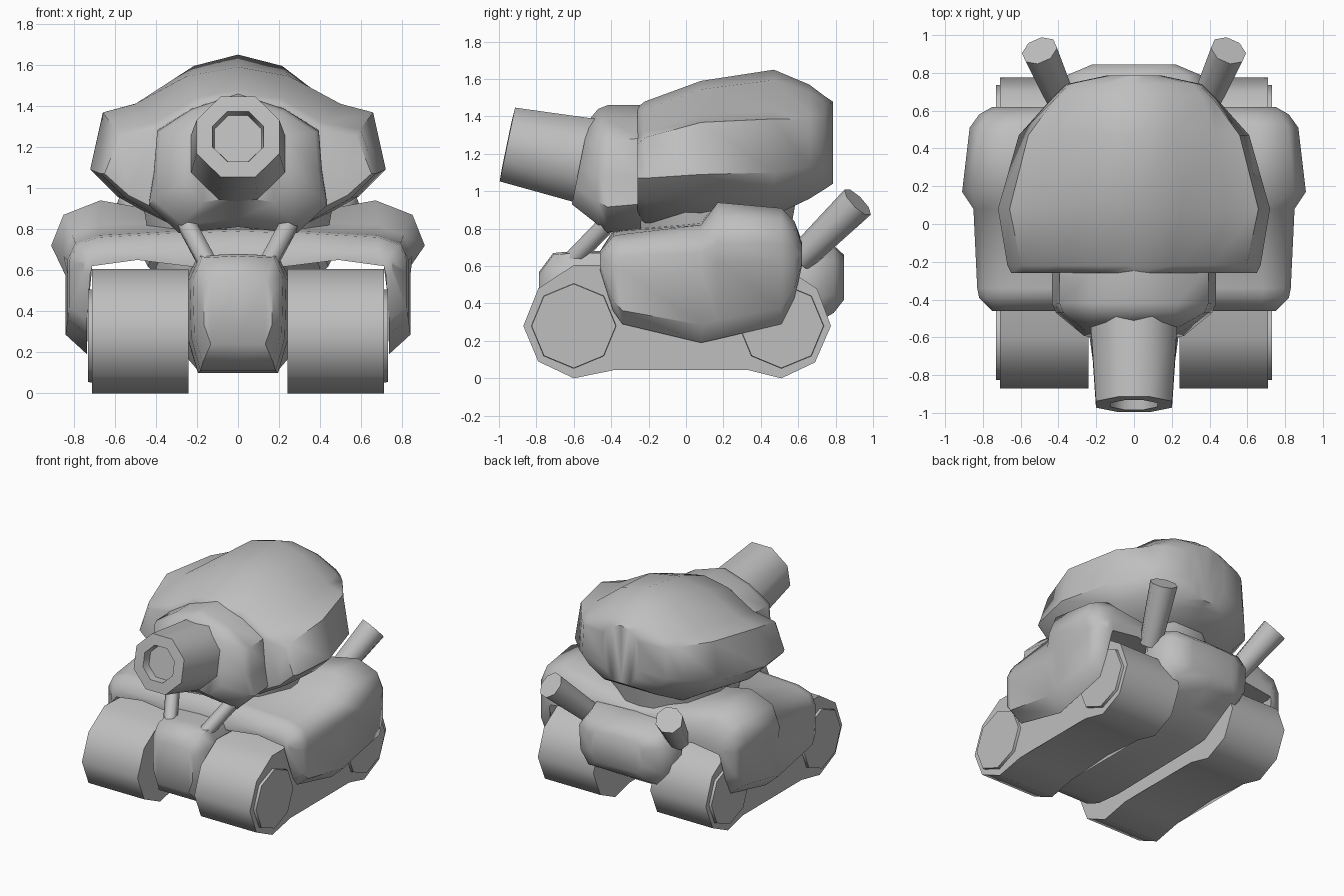
import bpy, bmesh, math
from mathutils import Vector

if "Cube" in bpy.data.objects:
    bpy.data.objects.remove(bpy.data.objects["Cube"])

grey = bpy.data.materials.new("plain grey")
grey.diffuse_color = (0.52, 0.52, 0.52, 1)
grey.use_nodes = True
grey.node_tree.nodes["Principled BSDF"].inputs["Base Color"].default_value = grey.diffuse_color


def finish(name, bm, angle):
    bmesh.ops.recalc_face_normals(bm, faces=bm.faces)
    me = bpy.data.meshes.new(name)
    bm.to_mesh(me)
    bm.free()
    me.materials.append(grey)
    me.shade_smooth()
    me.set_sharp_from_angle(angle=math.radians(angle))
    ob = bpy.data.objects.new(name, me)
    bpy.context.collection.objects.link(ob)
    return ob


def skin(name, rings, angle=50):
    """Bridge equal-length rings of 3D points and cap both ends."""
    bm = bmesh.new()
    vs = [[bm.verts.new(p) for p in r] for r in rings]
    n = len(vs[0])
    for a, b in zip(vs, vs[1:]):
        for i in range(n):
            j = (i + 1) % n
            bm.faces.new((a[i], a[j], b[j], b[i]))
    caps = [bm.faces.new(vs[0]), bm.faces.new(vs[-1])]
    bmesh.ops.triangulate(bm, faces=caps)
    return finish(name, bm, angle)


def loft(name, outline, stations, lean=0):
    """Symmetric loft along y; outline() turns station sizes into a half section.
    lean tilts the first section backwards."""
    rings = []
    for y, *sizes in stations:
        half = outline(*sizes)
        full = half + [(-x, z) for x, z in reversed(half) if x > 0]
        low = min(z for x, z in half)
        tilt = 0 if rings else lean
        rings.append([(x, y + tilt * (z - low), z) for x, z in full])
    return skin(name, rings)


def tube(name, stations, sides, angle=62, turn=0.5):
    """Round tube through (centre, radius) stations square to its own axis."""
    axis = (Vector(stations[1][0]) - Vector(stations[0][0])).normalized()
    q = axis.to_track_quat('Z', 'X')
    rings = []
    for c, r in stations:
        angles = [2 * math.pi * (i + turn) / sides for i in range(sides)]
        rings.append([Vector(c) + q @ Vector((r * math.cos(t), r * math.sin(t), 0)) for t in angles])
    return skin(name, rings, angle)


# half outlines, top centre to bottom centre
def shell(top, sx, sz, wide, wz, bottom):
    return [(0, top), (sx * 0.5, top - (top - sz) * 0.25), (sx, sz),
            (sx + (wide - sx) * 0.72, sz - (sz - wz) * 0.13), (wide, wz),
            (wide * 0.82, (wz + bottom) / 2), (wide * 0.5, bottom), (0, bottom)]


def collar(top, w, bottom):
    h = top - bottom
    return [(0, top), (w * 0.55, top - 0.11 * h), (w * 0.96, bottom + 0.73 * h),
            (w, bottom + 0.43 * h), (w * 1.06, bottom + 0.2 * h),
            (w * 0.7, bottom), (0, bottom + 0.03)]


def arch(deck, cx, cz, side, sz, skirt):
    edge = min(side, 0.84)
    return [(0, deck), (cx * 0.5, deck * 0.6 + cz * 0.4), (cx, cz),
            (cx + (side - cx) * 0.75, cz - (cz - sz) * 0.32), (side, sz),
            (edge, sz - (sz - skirt) * 0.2), (edge, skirt + (sz - skirt) * 0.2),
            (min(0.735, edge - 0.03), skirt),
            (min(0.73, edge - 0.04), max(0.62, skirt)), (0.49, 0.65), (0.25, 0.62), (0, 0.60)]


def body(top, w, bottom):
    h = top - bottom
    return [(0, top), (w * 0.8, top - 0.01), (w, top - h * 0.22),
            (w * 0.97, bottom + h * 0.28), (w * 0.78, bottom), (0, bottom)]


# turret shell: y, top, shoulder x, shoulder z, half width, widest z, bottom
loft("turret", shell, [
    (-0.26, 1.45, 0.39, 1.28, 0.65, 1.07, 0.86),
    (-0.22, 1.48, 0.41, 1.32, 0.67, 1.07, 0.83),
    (0.08, 1.59, 0.50, 1.41, 0.72, 1.09, 0.83),
    (0.47, 1.65, 0.43, 1.43, 0.61, 1.10, 0.87),
    (0.66, 1.57, 0.37, 1.42, 0.44, 1.13, 0.96),
    (0.74, 1.51, 0.31, 1.41, 0.36, 1.15, 1.01),
    (0.785, 1.48, 0.13, 1.42, 0.15, 1.18, 1.04),
])

# gun mantlet: y, top, half width, bottom
loft("mantlet", collar, [
    (-0.61, 1.38, 0.25, 0.93), (-0.47, 1.44, 0.39, 0.82),
    (-0.42, 1.46, 0.41, 0.78), (-0.24, 1.46, 0.41, 0.80),
], lean=0.2)

# gun barrel with recessed bore
tube("barrel", [((0, -0.45, 1.145), 0.255), ((0, -0.955, 1.25), 0.218),
                ((0, -0.958, 1.251), 0.135), ((0, -0.90, 1.24), 0.125)], 8)

# turret ring
tube("turret_ring", [((0, 0.12, 0.70), 0.44), ((0, 0.12, 0.93), 0.48)], 12)

# fenders and deck: y, deck z, crown x, crown z, half width, side z, skirt z
loft("fenders", arch, [
    (-0.46, 0.68, 0.68, 0.68, 0.75, 0.64, 0.58),
    (-0.39, 0.79, 0.68, 0.76, 0.82, 0.65, 0.36),
    (-0.34, 0.80, 0.68, 0.77, 0.83, 0.65, 0.29),
    (0.08, 0.84, 0.68, 0.82, 0.85, 0.67, 0.19),
    (0.17, 0.84, 0.67, 0.94, 0.91, 0.72, 0.21),
    (0.51, 0.80, 0.66, 0.91, 0.87, 0.72, 0.29),
    (0.58, 0.77, 0.64, 0.84, 0.82, 0.70, 0.43),
    (0.62, 0.74, 0.62, 0.72, 0.75, 0.68, 0.60),
])

# central hull from rounded nose to broad tail: y, top, half width, bottom
loft("hull", body, [
    (-0.785, 0.57, 0.17, 0.24), (-0.71, 0.67, 0.22, 0.15),
    (-0.60, 0.68, 0.235, 0.11), (-0.40, 0.68, 0.25, 0.10),
    (0.40, 0.70, 0.26, 0.12), (0.62, 0.76, 0.40, 0.25),
    (0.79, 0.71, 0.35, 0.35), (0.845, 0.66, 0.22, 0.42),
])

# track outline in y, z
track = [(-0.87, 0.28), (-0.79, 0.48), (-0.60, 0.605), (0, 0.58),
         (0.51, 0.605), (0.70, 0.48), (0.775, 0.28), (0.69, 0.085), (0.51, 0),
         (0.33, 0.045), (0, 0.07), (-0.38, 0.045), (-0.60, 0), (-0.79, 0.09)]

for s, side in ((1, "right"), (-1, "left")):
    skin("track_" + side, [[(s * x, y, z) for y, z in track] for x in (0.24, 0.71)], 50)
    # road wheels
    for y, end in ((-0.60, "front"), (0.51, "rear")):
        tube("wheel_%s_%s" % (end, side),
             [((s * 0.64, y, 0.28), 0.235), ((s * 0.73, y, 0.28), 0.225)], 8, 50, 0)
    # flared exhaust pipe
    tube("exhaust_" + side, [((s * 0.365, 0.61, 0.64), 0.078), ((s * 0.50, 0.918, 0.942), 0.098)], 8)
    # slanted front strut
    tube("strut_" + side, [((s * 0.13, -0.64, 0.60), 0.05), ((s * 0.275, -0.38, 0.87), 0.05)], 6)
